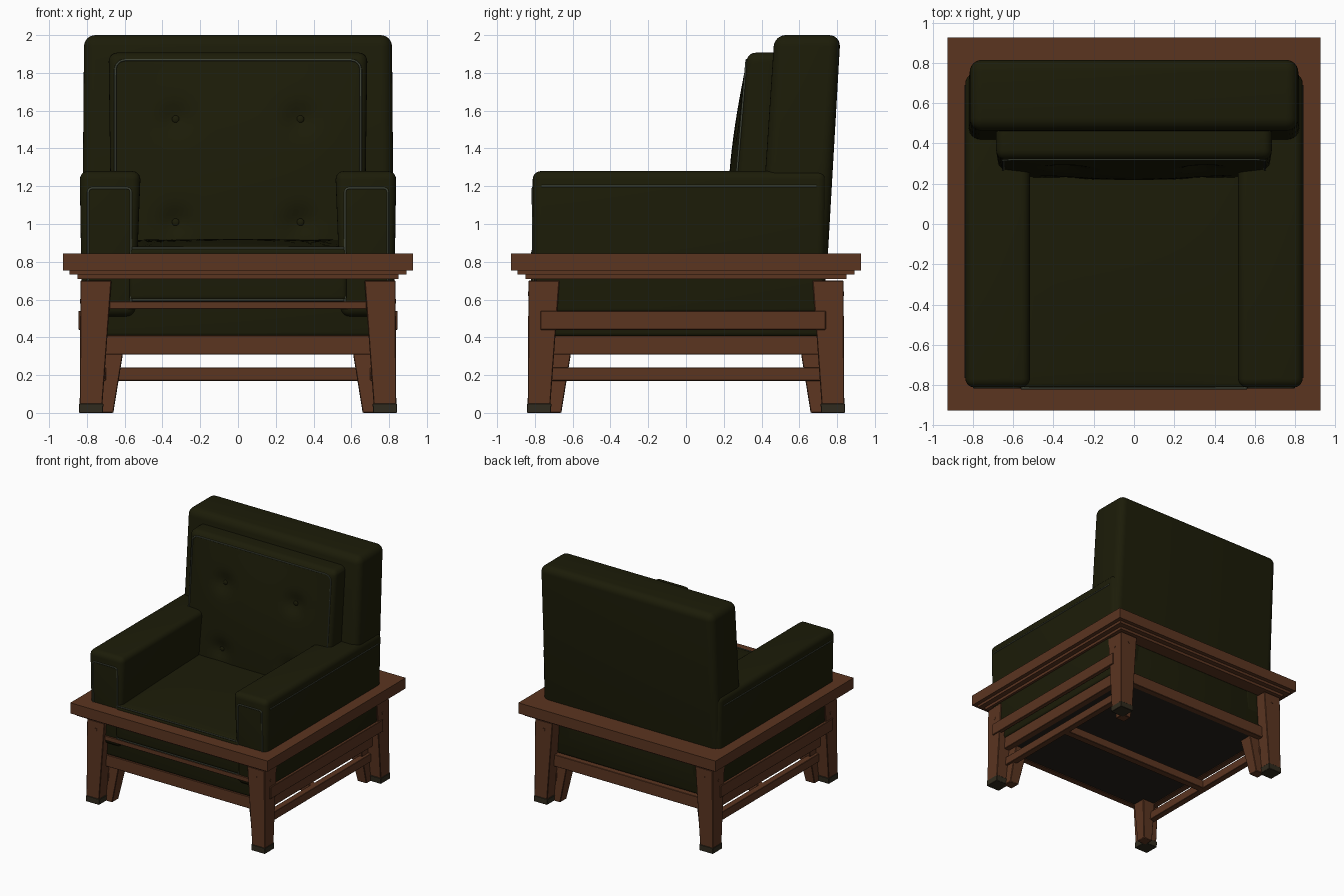
import bpy, bmesh, math
from mathutils import Vector

if "Cube" in bpy.data.objects:
    bpy.data.objects.remove(bpy.data.objects["Cube"])

def mat(name, rgb):
    m = bpy.data.materials.new(name)
    m.diffuse_color = (*rgb, 1)
    m.use_nodes = True
    m.node_tree.nodes["Principled BSDF"].inputs["Base Color"].default_value = m.diffuse_color
    return m

WOOD = mat("brown wood", (0.104, 0.035, 0.0145))
FABRIC = mat("dark olive fabric", (0.0115, 0.0115, 0.0025))
PIPING = mat("grey green piping", (0.050, 0.058, 0.038))
FOOT = mat("dark foot cap", (0.030, 0.024, 0.013))
PANEL = mat("black brown underside", (0.019, 0.015, 0.010))

def finish(name, bm, m):
    bmesh.ops.recalc_face_normals(bm, faces=bm.faces)
    for f in bm.faces:
        f.smooth = True
    for e in bm.edges:
        e.smooth = len(e.link_faces) == 2 and e.calc_face_angle(0) < math.radians(35)
    me = bpy.data.meshes.new(name)
    bm.to_mesh(me)
    bm.free()
    me.materials.append(m)
    ob = bpy.data.objects.new(name, me)
    bpy.context.collection.objects.link(ob)
    return ob

def block(name, bot, top, m, bevel=0.0, segs=1, cuts=0, warp=None):
    """Six-sided block between rectangles (x0, x1, y0, y1, z), optionally rounded, cut and warped."""
    bm = bmesh.new()
    rings = []
    for x0, x1, y0, y1, z in (bot, top):
        rings.append([bm.verts.new(p) for p in ((x0, y0, z), (x1, y0, z), (x1, y1, z), (x0, y1, z))])
    a, b = rings
    bm.faces.new(a)
    bm.faces.new(b)
    for i in range(4):
        j = (i + 1) % 4
        bm.faces.new((a[i], a[j], b[j], b[i]))
    bmesh.ops.recalc_face_normals(bm, faces=bm.faces)
    if bevel:
        bmesh.ops.bevel(bm, geom=bm.edges[:], offset=bevel, segments=segs,
                        profile=0.5, affect='EDGES', clamp_overlap=True)
    if warp:
        lo = Vector([min(v.co[k] for v in bm.verts) for k in range(3)])
        hi = Vector([max(v.co[k] for v in bm.verts) for k in range(3)])
        for axis in warp[1]:
            n = Vector((0, 0, 0))
            n[axis] = 1
            for i in range(1, cuts):
                co = lo.lerp(hi, i / cuts)
                bmesh.ops.bisect_plane(bm, geom=bm.verts[:] + bm.edges[:] + bm.faces[:],
                                       plane_co=co, plane_no=n, dist=1e-5)
        for v in bm.verts:
            v.co = warp[0](v.co)
    return finish(name, bm, m)

def box(name, x0, x1, y0, y1, z0, z1, m, bevel=0.0, segs=1):
    return block(name, (x0, x1, y0, y1, z0), (x0, x1, y0, y1, z1), m, bevel, segs)

def tube(name, pts, closed=False, r=0.006):
    cu = bpy.data.curves.new(name, 'CURVE')
    cu.dimensions = '3D'
    cu.bevel_depth = r
    cu.bevel_resolution = 1
    sp = cu.splines.new('POLY')
    sp.points.add(len(pts) - 1)
    for p, q in zip(sp.points, pts):
        p.co = (*q, 1)
    sp.use_cyclic_u = closed
    cu.materials.append(PIPING)
    ob = bpy.data.objects.new(name, cu)
    bpy.context.collection.objects.link(ob)

def round_rect(x0, x1, z0, z1, r, yfun):
    pts = []
    for cx, cz, a0 in ((x1 - r, z1 - r, 0), (x0 + r, z1 - r, 90), (x0 + r, z0 + r, 180), (x1 - r, z0 + r, 270)):
        for k in range(4):
            a = math.radians(a0 + 30 * k)
            x, z = cx + r * math.cos(a), cz + r * math.sin(a)
            pts.append((x, yfun(z), z))
    return pts

# mitred wooden frame: a thick top layer and two thin steps beneath it
def mitred_ring(name, outer, inner, z0, z1):
    for i, side in enumerate(("front", "right", "back", "left")):
        bm = bmesh.new()
        prof = [(-outer, -outer), (outer, -outer), (inner, -inner), (-inner, -inner)]
        lo = [bm.verts.new((x, y, z0)) for x, y in prof]
        hi = [bm.verts.new((x, y, z1)) for x, y in prof]
        bm.faces.new(lo)
        bm.faces.new(hi)
        for k in range(4):
            j = (k + 1) % 4
            bm.faces.new((lo[k], lo[j], hi[j], hi[k]))
        ob = finish(f"{name}_{side}", bm, WOOD)
        ob.rotation_euler.z = i * math.pi / 2

mitred_ring("frame_top", 0.926, 0.72, 0.755, 0.845)
mitred_ring("frame_step_upper", 0.893, 0.72, 0.733, 0.755)
mitred_ring("frame_step_lower", 0.85, 0.72, 0.71, 0.733)

# legs: outer tapered post with foot cap, inner splayed post
def corner(name, sx, sy, b, t, m, bevel=0.0):
    def rect(r):
        x = sorted((sx * r[0], sx * r[1]))
        y = sorted((sy * r[0], sy * r[1]))
        return (*x, *y, r[2])
    block(name, rect(b), rect(t), m, bevel)

for sx, xs in ((-1, "left"), (1, "right")):
    for sy, ys in ((-1, "front"), (1, "back")):
        tag = f"{ys}_{xs}"
        corner(f"leg_{tag}", sx, sy, (0.718, 0.838, 0.045), (0.67, 0.834, 0.7), WOOD, 0.004)
        corner(f"foot_cap_{tag}", sx, sy, (0.716, 0.841, 0.0), (0.712, 0.841, 0.05), FOOT, 0.003)
        corner(f"inner_leg_{tag}", sx, sy, (0.66, 0.745, 0.0), (0.592, 0.72, 0.42), WOOD, 0.004)
        # small screw plugs near the top of each leg
        for face in ("front", "side"):
            bm = bmesh.new()
            bmesh.ops.create_cone(bm, cap_ends=True, segments=8, radius1=0.012, radius2=0.012, depth=0.004)
            plug = finish(f"screw_plug_{face}_{tag}", bm, WOOD)
            if face == "front":
                plug.location = (sx * 0.75, sy * 0.835, 0.63)
                plug.rotation_euler.x = math.pi / 2
            else:
                plug.location = (sx * 0.835, sy * 0.75, 0.59)
                plug.rotation_euler.y = math.pi / 2

# rails between the legs
for s, tag in ((-1, "left"), (1, "right")):
    x0, x1 = sorted((s * 0.72, s * 0.775))
    box(f"side_rail_{tag}", x0, x1, -0.72, 0.72, 0.31, 0.41, WOOD, 0.003)
    x0, x1 = sorted((s * 0.81, s * 0.845))
    box(f"side_slat_{tag}", x0, x1, -0.77, 0.74, 0.44, 0.54, WOOD, 0.003)
    x0, x1 = sorted((s * 0.70, s * 0.755))
    box(f"stretcher_{tag}", x0, x1, -0.74, 0.74, 0.17, 0.24, WOOD, 0.003)
for s, tag in ((-1, "front"), (1, "back")):
    y0, y1 = sorted((s * 0.72, s * 0.775))
    box(f"{tag}_rail", -0.72, 0.72, y0, y1, 0.31, 0.41, WOOD, 0.003)
box("cross_stretcher", -0.72, 0.72, -0.03, 0.03, 0.17, 0.24, WOOD, 0.003)
box("front_thin_rail", -0.68, 0.68, -0.815, -0.74, 0.55, 0.59, WOOD, 0.003)

# underside panel and upholstered base
box("underside_panel", -0.725, 0.725, -0.725, 0.725, 0.315, 0.33, PANEL)
box("base", -0.785, 0.785, -0.77, 0.735, 0.405, 0.84, FABRIC, 0.02, 3)

# seat cushion with a soft crown
def seat_warp(p):
    t = max(0, min(1, (p.y + 0.82) / 1.1))
    if p.z > 0.8:
        p.z += 0.04 * t + 0.02 * (1 - (p.x / 0.58) ** 2) * math.sin(math.pi * min(1, t + 0.02))
    return p

box_rect = (-0.58, 0.58, -0.82, 0.4)
block("seat", (*box_rect, 0.59), (*box_rect, 0.878), FABRIC, 0.03, 4, 14, (seat_warp, (0, 1)))
tube("seat_piping", [(-0.56, -0.816, 0.872), (0.56, -0.816, 0.872)])
tube("seat_piping_lower", [(-0.56, -0.816, 0.597), (0.56, -0.816, 0.597)])

# arms: rounded block that widens towards the top, with piping
for s, tag in ((-1, "left"), (1, "right")):
    def rect(a, b, y0, y1, z):
        return (*sorted((s * a, s * b)), y0, y1, z)
    block(f"arm_{tag}", rect(0.545, 0.826, -0.806, 0.735, 0.51),
          rect(0.515, 0.838, -0.812, 0.745, 1.28), FABRIC, 0.045, 5)
    x0, x1 = sorted((s * 0.567, s * 0.793))
    tube(f"arm_front_piping_{tag}", round_rect(x0, x1, 0.555, 1.19, 0.02, lambda z: -0.806 - 0.006 * (z - 0.51) / 0.77), True)
    tube(f"arm_side_piping_{tag}", [(s * 0.835, -0.765, 1.2), (s * 0.835, 0.69, 1.2)])

# leaning back rest
block("back_rest", (-0.826, 0.826, 0.38, 0.742, 0.68), (-0.815, 0.815, 0.468, 0.818, 2.0),
      FABRIC, 0.06, 6)

# tufted back cushion, leaning with the back rest
BUTTONS = [(x, z) for x in (-0.33, 0.33) for z in (1.01, 1.555)]

def lean(z):
    return 0.27 + 0.085 * (z - 1.27)

def bulge(x, z):
    b = 0.04 * max(0, 1 - (x / 0.64) ** 2) * max(0, math.sin(math.pi * (z - 0.72) / 1.14))
    for bx, bz in BUTTONS:
        r2 = (x - bx) ** 2 + (z - bz) ** 2
        b -= 0.035 * math.exp(-r2 / 0.0055)
    return b

def cushion_warp(p):
    if p.y < 0.002:
        p.y -= bulge(p.x, p.z)
    p.y += lean(p.z)
    return p

block("back_cushion", (-0.67, 0.67, 0, 0.24, 0.8), (-0.685, 0.685, 0, 0.2, 1.907),
      FABRIC, 0.045, 5, 36, (cushion_warp, (0, 2)))
tube("back_cushion_piping", round_rect(-0.65, 0.65, 0.86, 1.868, 0.05, lambda z: lean(z) - 0.001), True)

# buttons
for i, (x, z) in enumerate(BUTTONS):
    bm = bmesh.new()
    bmesh.ops.create_uvsphere(bm, u_segments=16, v_segments=10, radius=0.02)
    ob = finish(f"button_{i + 1}", bm, FABRIC)
    ob.location = (x, lean(z) - bulge(x, z) - 0.002, z)
    ob.scale.y = 0.5
